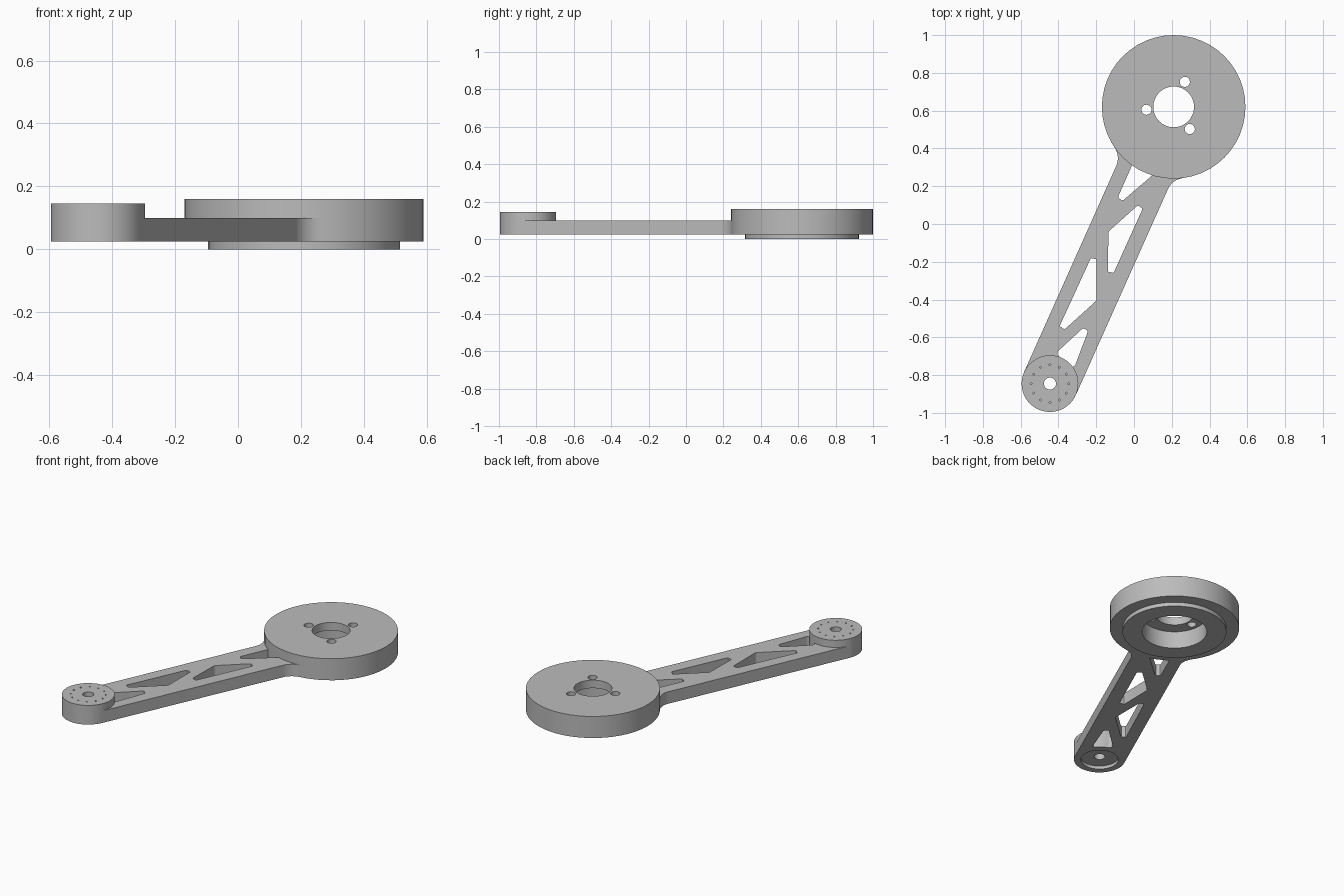
import bpy, bmesh, math
from mathutils import Vector

if "Cube" in bpy.data.objects:
    bpy.data.objects.remove(bpy.data.objects["Cube"], do_unlink=True)

GREY = bpy.data.materials.new("machined_grey")
GREY.use_nodes = True
GREY.diffuse_color = (0.5, 0.5, 0.5, 1)
GREY.node_tree.nodes["Principled BSDF"].inputs["Base Color"].default_value = (0.5, 0.5, 0.5, 1)

HUB = Vector((-0.445, -0.845))
DISC = Vector((0.21, 0.62))
HUB_R, DISC_R, FILLET = 0.15, 0.38, 0.1
BASE = 0.025
AXIS = (DISC - HUB).normalized()
SIDE = Vector((-AXIS.y, AXIS.x))


def prism(name, points, z0, z1):
    """Extrude a flat outline between two heights."""
    bm = bmesh.new()
    face = bm.faces.new([bm.verts.new((p[0], p[1], z0)) for p in points])
    top = bmesh.ops.extrude_face_region(bm, geom=[face])["geom"]
    verts = [v for v in top if isinstance(v, bmesh.types.BMVert)]
    bmesh.ops.translate(bm, verts=verts, vec=(0, 0, z1 - z0))
    bmesh.ops.recalc_face_normals(bm, faces=bm.faces)
    mesh = bpy.data.meshes.new(name)
    bm.to_mesh(mesh)
    bm.free()
    mesh.materials.append(GREY)
    obj = bpy.data.objects.new(name, mesh)
    bpy.context.collection.objects.link(obj)
    return obj


def arc(center, radius, start, end, steps):
    return [center + radius * Vector((math.cos(a), math.sin(a)))
            for a in (start + (end - start) * i / steps for i in range(steps + 1))]


def cylinder(name, center, radius, z0, z1, sides=48):
    return prism(name, arc(center, radius, 0, math.tau, sides)[:-1], z0, z1)


def rounded(corners, radius=0.018, steps=5):
    """Round every corner of a convex outline."""
    pts = [Vector(c) for c in corners]
    out = []
    for i, p in enumerate(pts):
        a = (pts[i - 1] - p).normalized()
        b = (pts[(i + 1) % len(pts)] - p).normalized()
        half = a.angle(b) / 2
        center = p + (a + b).normalized() * radius / math.sin(half)
        start = p + a * radius / math.tan(half) - center
        end = p + b * radius / math.tan(half) - center
        for k in range(steps + 1):
            out.append(center + start.lerp(end, k / steps).normalized() * radius)
    return out


def combine(target, other, operation):
    mod = target.modifiers.new(operation.lower(), "BOOLEAN")
    mod.operation, mod.solver, mod.object = operation, "EXACT", other
    bpy.context.view_layer.objects.active = target
    bpy.ops.object.modifier_apply(modifier=mod.name)
    bpy.data.objects.remove(other, do_unlink=True)


# Arm: straight bar with fillets flaring into the disc
reach = math.sqrt((DISC_R + FILLET) ** 2 - (HUB_R + FILLET) ** 2)
length = (DISC - HUB).length
turn = math.atan2(reach, HUB_R + FILLET)
flare = [(length - reach + FILLET * math.sin(turn * i / 10),
          HUB_R + FILLET - FILLET * math.cos(turn * i / 10)) for i in range(11)]
half = [(0, HUB_R)] + flare
local = half + [(u, -v) for u, v in reversed(half)]
arm = prism("link_arm", [HUB + AXIS * u + SIDE * v for u, v in local], BASE, 0.1)

# Lightening pockets through the arm
pockets = [
    [(0.008, 0.352), (0.108, 0.267), (-0.114, 0.077)],
    [(0.077, 0.15), (-0.135, -0.04), (-0.14, -0.33)],
    [(-0.198, -0.114), (-0.198, -0.405), (-0.426, -0.611)],
    [(-0.22, -0.505), (-0.415, -0.685), (-0.32, -0.77)],
]
for corners in pockets:
    combine(arm, prism("pocket", rounded(corners), -0.1, 0.3), "DIFFERENCE")

# Small hub, large disc and the raised ring below it
combine(arm, cylinder("hub", HUB, HUB_R, BASE, 0.145), "UNION")
combine(arm, cylinder("disc", DISC, DISC_R, BASE, 0.16), "UNION")
combine(arm, cylinder("ring", DISC, 0.305, 0, 0.06), "UNION")

# Disc bore, underside recess and three bolt holes
combine(arm, cylinder("disc_recess", DISC, 0.19, -0.1, 0.11), "DIFFERENCE")
combine(arm, cylinder("disc_bore", DISC, 0.108, -0.1, 0.3, 32), "DIFFERENCE")
for degrees in (66, 186, 306):
    a = math.radians(degrees)
    spot = DISC + 0.145 * Vector((math.cos(a), math.sin(a)))
    combine(arm, cylinder("bolt_hole", spot, 0.027, -0.1, 0.3, 20), "DIFFERENCE")

# Hub bore, shallow underside recess and ring of pin holes
combine(arm, cylinder("hub_recess", HUB, 0.11, -0.1, 0.045), "DIFFERENCE")
combine(arm, cylinder("hub_bore", HUB, 0.032, -0.1, 0.3, 24), "DIFFERENCE")
for i in range(12):
    a = math.tau * i / 12
    spot = HUB + 0.1 * Vector((math.cos(a), math.sin(a)))
    combine(arm, cylinder("pin_hole", spot, 0.005, 0.12, 0.2, 8), "DIFFERENCE")

# Smooth the round walls, keep the rims sharp
bpy.ops.object.select_all(action="DESELECT")
arm.select_set(True)
bpy.context.view_layer.objects.active = arm
bpy.ops.object.shade_smooth_by_angle(angle=math.radians(30))
